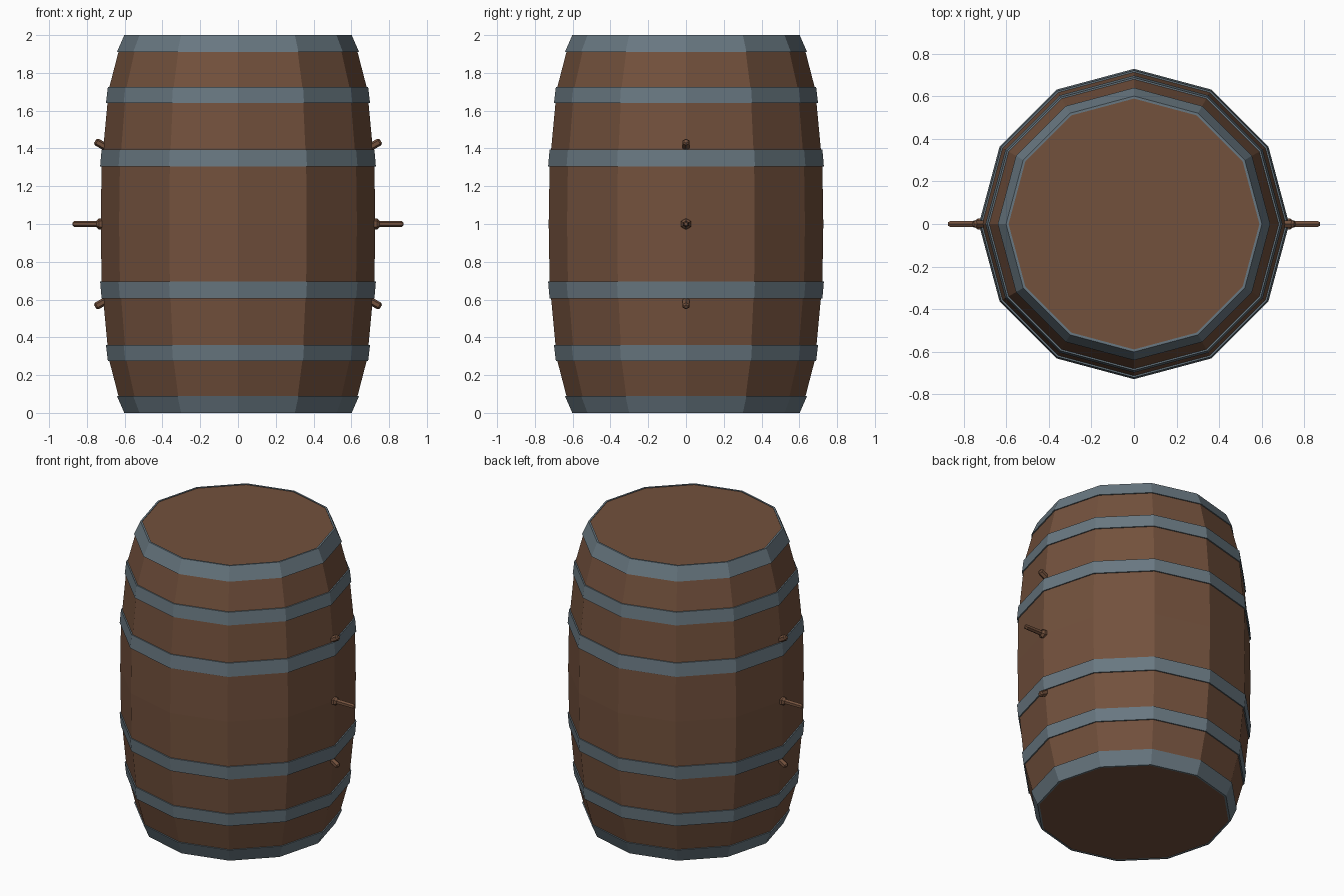
import bpy, bmesh, math
from mathutils import Vector

cube = bpy.data.objects.get("Cube")
if cube:
    bpy.data.objects.remove(cube)


def material(name, rgb):
    mat = bpy.data.materials.new(name)
    mat.use_nodes = True
    mat.diffuse_color = (*rgb, 1)
    mat.node_tree.nodes["Principled BSDF"].inputs["Base Color"].default_value = (*rgb, 1)
    return mat


WOOD = material("brown wood", (0.17, 0.082, 0.046))
IRON = material("blue grey iron", (0.14, 0.187, 0.22))
SIDES = 12


def finish(name, bm, mat):
    bmesh.ops.recalc_face_normals(bm, faces=bm.faces)
    mesh = bpy.data.meshes.new(name)
    bm.to_mesh(mesh)
    bm.free()
    mesh.materials.append(mat)
    obj = bpy.data.objects.new(name, mesh)
    bpy.context.collection.objects.link(obj)
    return obj


def lathe(name, profile, mat, sides=SIDES, closed=False, origin=(0, 0, 0), axis=(0, 0, 1)):
    """Revolve (radius, height) points; open profiles get end caps."""
    turn = Vector((0, 0, 1)).rotation_difference(Vector(axis))
    bm = bmesh.new()
    rings = []
    for r, h in profile:
        angles = [math.tau * i / sides for i in range(sides)]
        rings.append([bm.verts.new(Vector(origin) + turn @ Vector((r * math.cos(a), r * math.sin(a), h)))
                      for a in angles])
    pairs = list(zip(rings, rings[1:]))
    if closed:
        pairs.append((rings[-1], rings[0]))
    else:
        bm.faces.new(rings[0])
        bm.faces.new(rings[-1])
    for low, high in pairs:
        for i in range(sides):
            j = (i + 1) % sides
            bm.faces.new((low[i], low[j], high[j], high[i]))
    return finish(name, bm, mat)


# Bulging wooden body: the upper half profile is mirrored about the middle
upper = [(0.727, 1.0), (0.722, 1.305), (0.714, 1.395), (0.691, 1.64),
         (0.681, 1.725), (0.633, 1.91), (0.594, 1.996)]
lower = [(r, 2 - z) for r, z in reversed(upper[1:])]
lathe("barrel_body", lower + upper, WOOD)

# Iron hoops lie just proud of the wood, in mirrored pairs
hoops = {"middle": upper[1:3], "outer": upper[3:5], "end": [upper[5], (0.594, 2.0)]}
for label, ((r0, z0), (r1, z1)) in hoops.items():
    section = [(r0 - 0.02, z0), (r0 + 0.008, z0), (r1 + 0.008, z1), (r1 - 0.004, z1)]
    lathe(f"{label}_hoop_upper", section, IRON, closed=True)
    lathe(f"{label}_hoop_lower", [(r, 2 - z) for r, z in section], IRON, closed=True)

# Pegs on both sides: a long collared one between two short slanted ones
long_peg = [(0.018, 0), (0.03, 0.02), (0.03, 0.035), (0.017, 0.05), (0.016, 0.165), (0.009, 0.175)]
short_peg = [(0.02, 0), (0.02, 0.064), (0.011, 0.074)]
for side, s in (("left", 1), ("right", -1)):
    lathe(f"{side}_long_peg", long_peg, WOOD, 6, origin=(s * 0.7, 0, 1), axis=(s, 0, 0))
    for level, d in (("upper", 1), ("lower", -1)):
        lathe(f"{side}_{level}_short_peg", short_peg, WOOD, 6,
              origin=(s * 0.692, 0, 1 + d * 0.402), axis=(s * 0.87, 0, d * 0.5))
